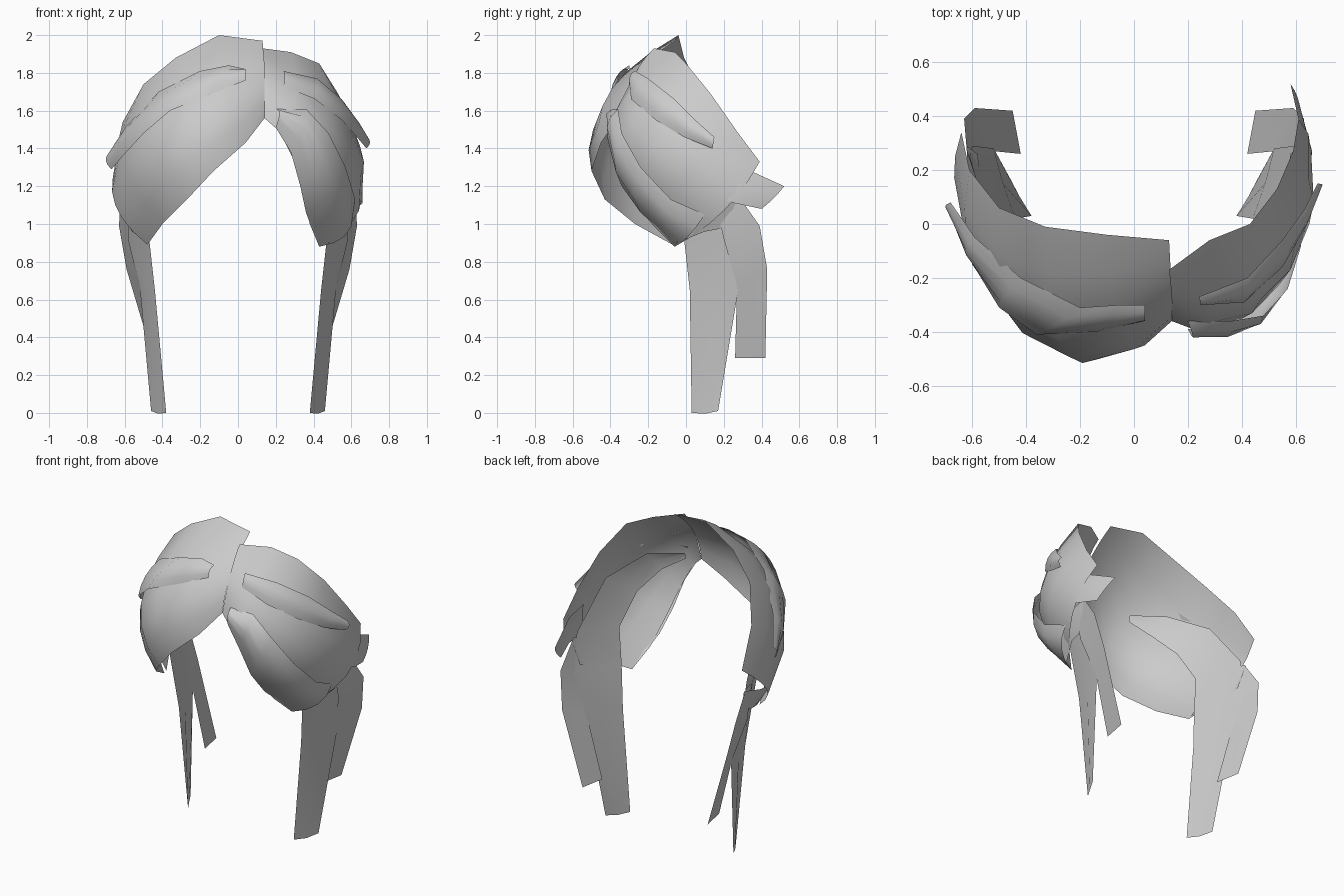
import bpy
import bmesh
from mathutils import Vector

default_cube = bpy.data.objects.get("Cube")
if default_cube:
    bpy.data.objects.remove(default_cube, do_unlink=True)

# One flat grey for all the hair
hair_grey = bpy.data.materials.new("hair_grey")
hair_grey.use_nodes = True
colour = (.6, .6, .6, 1)
hair_grey.diffuse_color = colour
hair_grey.node_tree.nodes["Principled BSDF"].inputs["Base Color"].default_value = colour

HEAD_CENTRE = Vector((0, .1, 1.3))


def outward_from_head(point):
    """Unit direction from the middle of the head to a point."""
    return (point - HEAD_CENTRE).normalized()


def curved_section(start, middle, end, steps):
    """Points on the parabola through start, middle and end."""
    section = []
    for step in range(steps + 1):
        t = step / steps
        u = 1 - t
        section.append(start * u * (u - t) + middle * 4 * u * t + end * t * (t - u))
    return section


def lock(name, upper, lower, middle=None, bulge=0.0, steps=4, mirrored=False):
    """Hair sheet lofted between two edges, bowed through a middle line."""
    flip = Vector((-1 if mirrored else 1, 1, 1))
    upper = [Vector(p) * flip for p in upper]
    lower = [Vector(p) * flip for p in lower]
    if middle:
        middle = [Vector(p) * flip for p in middle]
    else:
        middle = []
        for a, b in zip(upper, lower):
            centre = (a + b) / 2
            middle.append(centre + outward_from_head(centre) * bulge)

    bm = bmesh.new()
    rows = []
    for a, m, b in zip(upper, middle, lower):
        rows.append([bm.verts.new(p) for p in curved_section(a, m, b, steps)])
    for row, following in zip(rows, rows[1:]):
        for i in range(steps):
            bm.faces.new((row[i], row[i + 1], following[i + 1], following[i]))

    # Make the sheet face away from the head
    bm.normal_update()
    facing = sum(f.normal.dot(outward_from_head(f.calc_center_median())) * f.calc_area()
                 for f in bm.faces)
    if facing < 0:
        bmesh.ops.reverse_faces(bm, faces=bm.faces[:])
    for face in bm.faces:
        face.smooth = True

    mesh = bpy.data.meshes.new(name)
    bm.to_mesh(mesh)
    bm.free()
    mesh.materials.append(hair_grey)
    hair = bpy.data.objects.new(name, mesh)
    bpy.context.scene.collection.objects.link(hair)
    return hair


# Large swept fringe on the right of the parting
lock("right_fringe",
     upper=[(.13, -.06, 1.97), (-.1, -.04, 2), (-.33, -.01, 1.88),
            (-.5, .06, 1.74), (-.61, .2, 1.54), (-.64, .34, 1.31)],
     middle=[(.14, -.27, 1.78), (-.05, -.39, 1.72), (-.28, -.43, 1.6),
             (-.46, -.34, 1.45), (-.6, -.15, 1.3), (-.65, .1, 1.1)],
     lower=[(.14, -.36, 1.56), (.04, -.45, 1.43), (-.13, -.5, 1.28),
            (-.27, -.43, 1.13), (-.4, -.27, 1), (-.48, -.07, .89)],
     steps=6)

# Smaller fringe on the left of the parting
lock("left_fringe",
     upper=[(.13, -.17, 1.93), (.28, -.06, 1.91), (.43, 0, 1.85),
            (.53, .13, 1.69), (.59, .27, 1.49), (.61, .39, 1.33)],
     middle=[(.14, -.28, 1.78), (.3, -.32, 1.68), (.47, -.28, 1.55),
             (.58, -.17, 1.4), (.65, 0, 1.25), (.64, .2, 1.07)],
     lower=[(.14, -.36, 1.56), (.22, -.39, 1.49), (.3, -.37, 1.33),
            (.35, -.29, 1.15), (.38, -.18, 1), (.43, -.06, .88)],
     steps=6)

# Raised ridges lying over each fringe
lock("right_ridge",
     upper=[(.04, -.3, 1.82), (-.05, -.3, 1.84), (-.2, -.31, 1.81),
            (-.42, -.2, 1.7), (-.59, -.05, 1.52), (-.68, .08, 1.38)],
     lower=[(.04, -.36, 1.76), (-.14, -.4, 1.69), (-.36, -.41, 1.6),
            (-.5, -.31, 1.48), (-.61, -.13, 1.36), (-.67, .05, 1.29)],
     bulge=.025)
lock("left_ridge",
     upper=[(.24, -.27, 1.81), (.42, -.2, 1.77), (.55, -.06, 1.66),
            (.63, .05, 1.55), (.68, .15, 1.46)],
     lower=[(.24, -.3, 1.73), (.41, -.29, 1.66), (.55, -.16, 1.55),
            (.63, -.01, 1.46), (.68, .14, 1.4)],
     bulge=.02)

# Front lock curling over the left fringe
lock("left_front_lock",
     upper=[(.2, -.36, 1.61), (.36, -.36, 1.61), (.48, -.34, 1.48),
            (.57, -.24, 1.3), (.62, -.08, 1.13), (.61, .1, 1.05)],
     lower=[(.2, -.39, 1.51), (.28, -.39, 1.38), (.33, -.34, 1.2),
            (.36, -.24, 1.06), (.39, -.15, .98), (.43, -.06, .88)],
     bulge=.055)

# Flicked tip behind the left fringe
lock("left_back_tip",
     upper=[(.61, .18, 1.35), (.63, .3, 1.3), (.58, .52, 1.2)],
     lower=[(.63, .14, 1.15), (.66, .26, 1.11), (.62, .4, 1.08)],
     bulge=.01)

# Under locks and long side strands, mirrored left to right
for side, mirrored in (("left", False), ("right", True)):
    lock(side + "_under_lock",
         upper=[(.57, -.06, 1.05), (.62, .12, 1.1), (.62, .29, 1.15)],
         lower=[(.48, -.05, .9), (.56, .1, .96), (.58, .26, .99)],
         steps=2, mirrored=mirrored)
    lock(side + "_long_strand",
         upper=[(.22, -.3, 1.6), (.4, -.17, 1.6), (.55, .04, 1.48),
                (.61, .25, 1.19), (.6, .29, .95), (.52, .28, .67), (.46, .17, .01)],
         lower=[(.22, -.31, 1.56), (.35, -.25, 1.48), (.45, -.14, 1.35),
                (.5, -.03, 1.15), (.47, -.01, .92), (.44, .02, .65), (.38, .03, 0)],
         bulge=.01, steps=2, mirrored=mirrored)
    lock(side + "_short_strand",
         upper=[(.62, .27, 1.16), (.63, .39, .99), (.59, .43, .76), (.45, .42, .29)],
         lower=[(.58, .15, 1.14), (.58, .2, .92), (.52, .27, .67), (.42, .26, .29)],
         steps=2, mirrored=mirrored)
